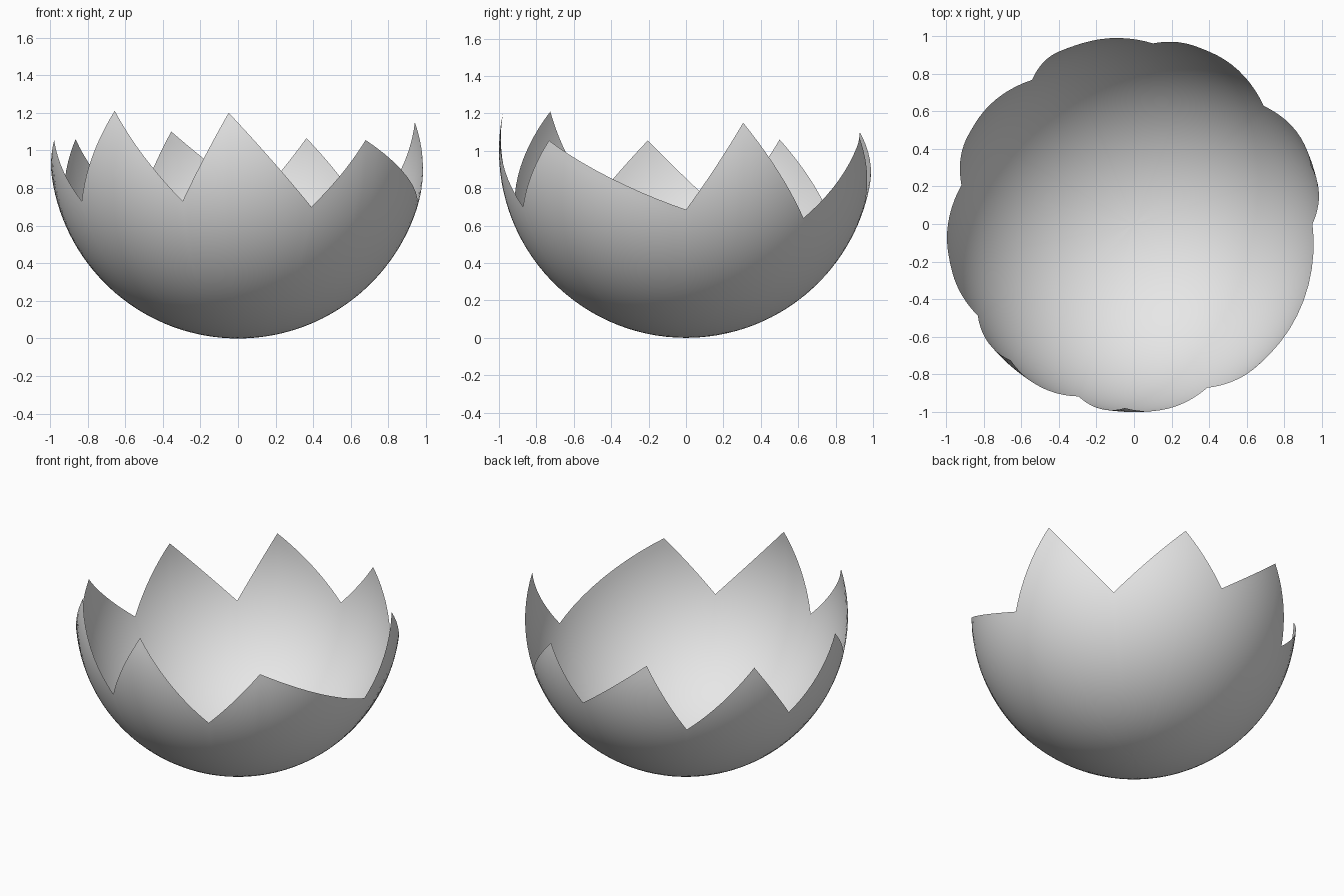
import bpy
import bmesh
from math import sin, cos, acos, atan2, radians, sqrt
from mathutils import Vector

cube = bpy.data.objects.get("Cube")
if cube:
    bpy.data.objects.remove(cube, do_unlink=True)

# Jagged rim: azimuth in degrees and height, tips and notches in turn
RIM = [(0, .685), (18, 1.15), (42.3, .64), (68.6, 1.065),
       (84, .74), (110.9, 1.10), (125.3, .655), (149.9, 1.06),
       (167.3, .66), (191.8, 1.055), (210.4, .73), (227.9, 1.21),
       (252.2, .73), (267.1, 1.2), (294.1, .70), (312.8, 1.055)]
STEPS = 10   # columns along each rim edge
ROWS = 32    # rings from the base to the rim


def on_sphere(degrees, z):
    r = sqrt(1 - (z - 1) ** 2)
    a = radians(degrees)
    return Vector((r * cos(a), r * sin(a), z - 1))


# Rim points follow the shortest arc between each tip and notch
corners = [on_sphere(*p) for p in RIM]
rim = []
for i, start in enumerate(corners):
    end = corners[(i + 1) % len(corners)]
    rim += [start.lerp(end, k / STEPS).normalized() for k in range(STEPS)]

# Thin open shell: one meridian from the base up to each rim point
bm = bmesh.new()
base = bm.verts.new((0, 0, 0))
columns = []
for p in rim:
    azimuth, sweep = atan2(p.y, p.x), acos(-p.z)
    column = []
    for j in range(1, ROWS + 1):
        t = sweep * j / ROWS
        column.append(bm.verts.new((sin(t) * cos(azimuth), sin(t) * sin(azimuth), 1 - cos(t))))
    columns.append(column)

for i, a in enumerate(columns):
    b = columns[(i + 1) % len(columns)]
    bm.faces.new((base, b[0], a[0]))
    for j in range(ROWS - 1):
        bm.faces.new((a[j], b[j], b[j + 1], a[j + 1]))
for face in bm.faces:
    face.smooth = True

mesh = bpy.data.meshes.new("broken_shell")
bm.to_mesh(mesh)
bm.free()
shell = bpy.data.objects.new("broken_shell", mesh)
bpy.context.collection.objects.link(shell)

# Plain pale grey
grey = bpy.data.materials.new("pale_grey")
grey.use_nodes = True
colour = (.8, .8, .8, 1)
grey.diffuse_color = colour
grey.node_tree.nodes["Principled BSDF"].inputs["Base Color"].default_value = colour
mesh.materials.append(grey)
